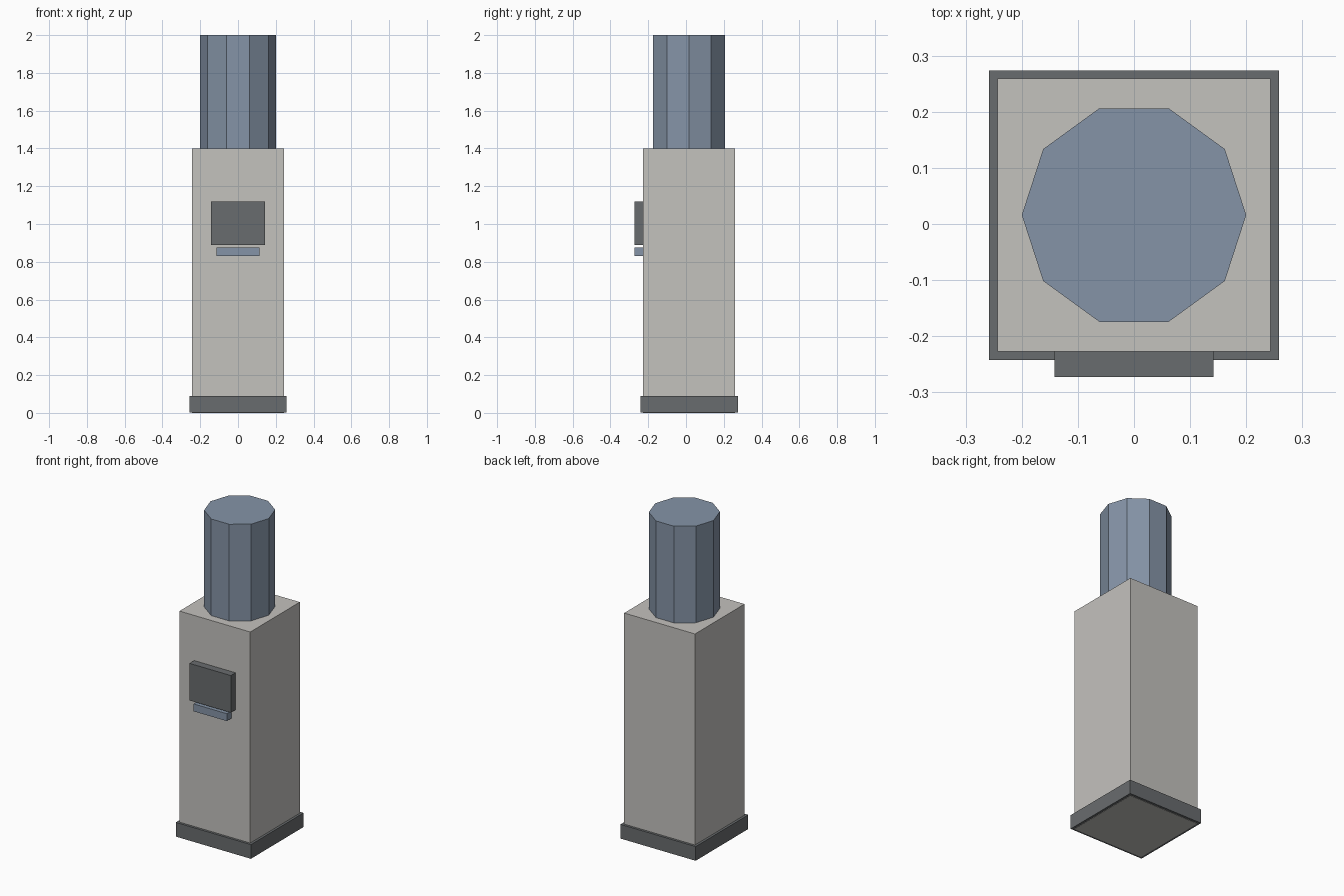
import bpy
import bmesh
from mathutils import Matrix, Vector

cube = bpy.data.objects.get("Cube")
if cube:
    bpy.data.objects.remove(cube, do_unlink=True)

CENTRE_Y = 0.016


def make_material(name, rgb):
    mat = bpy.data.materials.new(name)
    mat.use_nodes = True
    colour = (*rgb, 1.0)
    mat.diffuse_color = colour
    mat.node_tree.nodes["Principled BSDF"].inputs["Base Color"].default_value = colour
    return mat


def add_object(name, bm, mat):
    mesh = bpy.data.meshes.new(name)
    bm.to_mesh(mesh)
    bm.free()
    mesh.materials.append(mat)
    obj = bpy.data.objects.new(name, mesh)
    bpy.context.collection.objects.link(obj)
    return obj


def add_box(name, half_x, y_range, z_range, mat):
    low = Vector((-half_x, y_range[0], z_range[0]))
    high = Vector((half_x, y_range[1], z_range[1]))
    bm = bmesh.new()
    matrix = Matrix.Translation((low + high) / 2) @ Matrix.Diagonal((*(high - low), 1))
    bmesh.ops.create_cube(bm, size=1, matrix=matrix)
    return add_object(name, bm, mat)


def add_prism(name, sides, radius, z_range, mat):
    bm = bmesh.new()
    ring = bmesh.ops.create_circle(
        bm, cap_ends=True, segments=sides, radius=radius,
        matrix=Matrix.Translation((0, CENTRE_Y, z_range[0]))
        @ Matrix.Rotation(1.5707963, 4, "Z"))
    top = bmesh.ops.extrude_face_region(bm, geom=bm.faces[:])
    verts = [v for v in top["geom"] if isinstance(v, bmesh.types.BMVert)]
    bmesh.ops.translate(bm, verts=verts, vec=(0, 0, z_range[1] - z_range[0]))
    bmesh.ops.recalc_face_normals(bm, faces=bm.faces[:])
    return add_object(name, bm, mat)


stone = make_material("warm light grey", (0.552, 0.539, 0.515))
dark = make_material("dark grey", (0.141, 0.150, 0.156))
blue = make_material("steel blue", (0.235, 0.296, 0.386))

# Plinth, with the body running down through it to the ground
add_box("base_plinth", 0.258, (CENTRE_Y - 0.258, CENTRE_Y + 0.258), (0.002, 0.09), dark)
add_box("body", 0.243, (CENTRE_Y - 0.243, CENTRE_Y + 0.243), (0, 1.4), stone)

# Ten-sided column on top
add_prism("top_column", 10, 0.2, (1.4, 2.0), blue)

# Front panel and the ledge below it
add_box("front_panel", 0.142, (-0.273, -0.22), (0.89, 1.12), dark)
add_box("front_ledge", 0.114, (-0.273, -0.22), (0.83, 0.876), blue)
